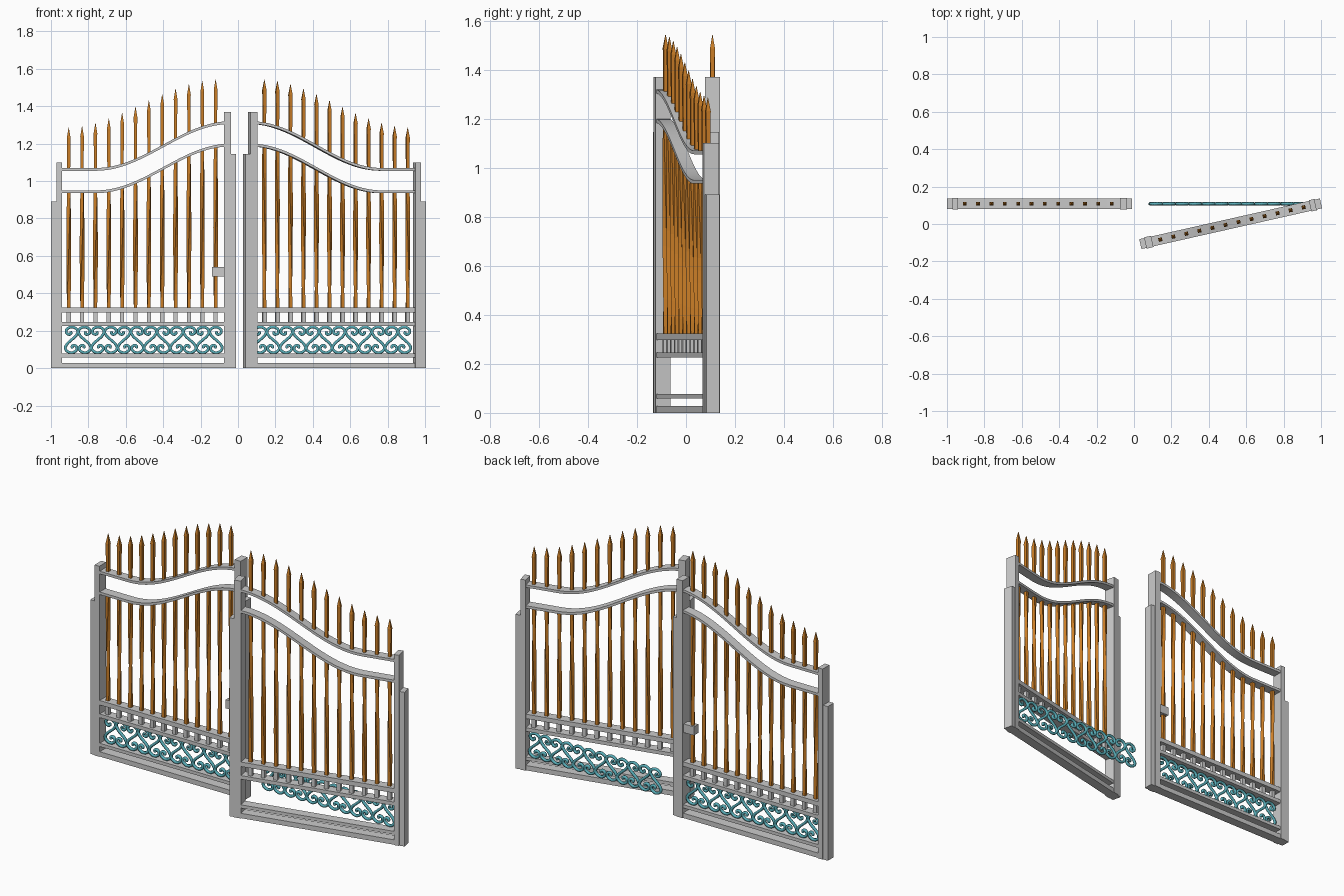
import bpy, bmesh
from math import cos, sin, pi, radians
from mathutils import Matrix, Vector

if "Cube" in bpy.data.objects:
    bpy.data.objects.remove(bpy.data.objects["Cube"])

YC = 0.108            # depth of the closed gate plane
XS = [-0.905 + i * 0.0714 for i in range(12)]   # spear positions


def material(name, rgb):
    m = bpy.data.materials.new(name)
    m.diffuse_color = (*rgb, 1)
    m.use_nodes = True
    m.node_tree.nodes["Principled BSDF"].inputs["Base Color"].default_value = m.diffuse_color
    return m


BRONZE = material("bronze", (0.60, 0.21, 0.02))
TEAL = material("teal", (0.10, 0.42, 0.48))

# left leaf is modelled in place; right leaf is its mirror, swung open at the hinge
HINGE = Vector((0.99, YC, 0))
OPEN = (Matrix.Translation(HINGE) @ Matrix.Rotation(radians(12.7), 4, 'Z')
        @ Matrix.Translation(-HINGE) @ Matrix.Scale(-1, 4, (1, 0, 0)))
LEAVES = {"left": Matrix.Identity(4), "right": OPEN}


def finish(bm, name, xf, mat=None):
    bm.transform(xf)
    bmesh.ops.recalc_face_normals(bm, faces=bm.faces)
    me = bpy.data.meshes.new(name)
    bm.to_mesh(me)
    bm.free()
    ob = bpy.data.objects.new(name, me)
    bpy.context.collection.objects.link(ob)
    if mat:
        me.materials.append(mat)
    return ob


def box(bm, x0, x1, z0, z1, half_y):
    m = (Matrix.Translation(((x0 + x1) / 2, YC, (z0 + z1) / 2))
         @ Matrix.Diagonal((x1 - x0, half_y * 2, z1 - z0, 1)))
    bmesh.ops.create_cube(bm, size=1, matrix=m)


def loft(bm, rings):
    # skin a list of 4-point rings and cap both ends
    vs = [[bm.verts.new(p) for p in r] for r in rings]
    for a, b in zip(vs, vs[1:]):
        for i in range(4):
            bm.faces.new((a[i], a[(i + 1) % 4], b[(i + 1) % 4], b[i]))
    bm.faces.new(vs[0])
    bm.faces.new(vs[-1])


def square(x, z, half, turn=0.0):
    r = half * 2 ** 0.5
    return [(x + r * cos(turn + pi / 4 + k * pi / 2),
             YC + r * sin(turn + pi / 4 + k * pi / 2), z) for k in range(4)]


def ease(x, x0, x1):
    t = min(max((x - x0) / (x1 - x0), 0), 1)
    return (1 - cos(pi * t)) / 2


def arch(x):
    # top surface of the upper sweeping rail
    return 1.07 + 0.25 * ease(x, -0.76, -0.04)


def build_leaf(side, xf):
    # upright posts with the shorter hinge and closing strips
    for name, dims in {
        "outer_post": (-0.97, -0.94, 0, 1.10, 0.031),
        "hinge_strip": (-1.0, -0.97, 0, 0.89, 0.027),
        "inner_post": (-0.075, -0.037, 0, 1.37, 0.031),
        "closing_strip": (-0.037, -0.01, 0, 1.145, 0.027),
    }.items():
        bm = bmesh.new()
        box(bm, *dims)
        finish(bm, f"{side}_{name}", xf)

    # straight rails
    bm = bmesh.new()
    for z0, z1 in ((0, 0.028), (0.058, 0.077), (0.225, 0.246), (0.298, 0.324)):
        box(bm, -0.945, -0.07, z0, z1, 0.027)
    finish(bm, f"{side}_straight_rails", xf)

    # short balusters between the two middle rails
    bm = bmesh.new()
    for x in XS:
        box(bm, x - 0.011, x + 0.011, 0.24, 0.305, 0.011)
    finish(bm, f"{side}_balusters", xf)

    # two sweeping top rails
    for name, drop in (("upper", 0), ("lower", 0.12)):
        bm = bmesh.new()
        rings = []
        for i in range(33):
            x = -0.945 + 0.875 * i / 32
            z = arch(x) - drop
            rings.append([(x, YC + s * 0.027, z + d)
                          for s, d in ((-1, 0), (1, 0), (1, -0.015), (-1, -0.015))])
        loft(bm, rings)
        ob = finish(bm, f"{side}_{name}_sweeping_rail", xf)
        bpy.ops.object.select_all(action='DESELECT')
        ob.select_set(True)
        bpy.context.view_layer.objects.active = ob
        bpy.ops.object.shade_smooth_by_angle(angle=radians(30))

    # twisted bars below the sweep
    bm = bmesh.new()
    for x in XS:
        top = arch(x) - 0.125
        loft(bm, [square(x, 0.32 + (top - 0.32) * i / 12, 0.009, pi / 2 * i / 12)
                  for i in range(13)])
    finish(bm, f"{side}_twisted_bars", xf, BRONZE)

    # spear heads above the sweep
    bm = bmesh.new()
    for x in XS:
        tip = 1.285 + 0.258 * ease(x, -0.93, -0.09)
        loft(bm, [square(x, arch(x) - 0.008, 0.008), square(x, tip - 0.065, 0.0095),
                  square(x, tip - 0.055, 0.010), square(x, tip, 0.0008)])
    finish(bm, f"{side}_spear_heads", xf, BRONZE)


for side, xf in LEAVES.items():
    build_leaf(side, xf)

# lock box on the left leaf
bm = bmesh.new()
box(bm, -0.14, -0.07, 0.49, 0.54, 0.02)
finish(bm, "lock_box", Matrix.Identity(4))

# S-scroll friezes: both stay in the closed gate plane
HALF = [(-0.025, 0.024), (-0.033, 0.046), (-0.014, 0.066), (0.014, 0.065),
        (0.029, 0.047), (0.018, 0.030), (0.003, 0.034), (0.006, 0.045)]
S_PATH = [(-x, -z) for x, z in reversed(HALF)] + [(0, 0)] + HALF


def scrolls(name, sign):
    cu = bpy.data.curves.new(name, 'CURVE')
    cu.dimensions = '3D'
    cu.bevel_depth = 0.0085
    cu.bevel_resolution = 1
    cu.resolution_u = 4
    cu.use_fill_caps = True
    for i in range(12):
        flip = 1 if i % 2 else -1
        cx = -0.89 + i * 0.0702
        sp = cu.splines.new('BEZIER')
        sp.bezier_points.add(len(S_PATH) - 1)
        for bp, (x, z) in zip(sp.bezier_points, S_PATH):
            bp.co = (sign * (cx + flip * x), YC, 0.151 + z)
            bp.handle_left_type = bp.handle_right_type = 'AUTO'
    cu.materials.append(TEAL)
    ob = bpy.data.objects.new(name, cu)
    bpy.context.collection.objects.link(ob)


scrolls("left_scroll_frieze", 1)
scrolls("right_scroll_frieze", -1)
